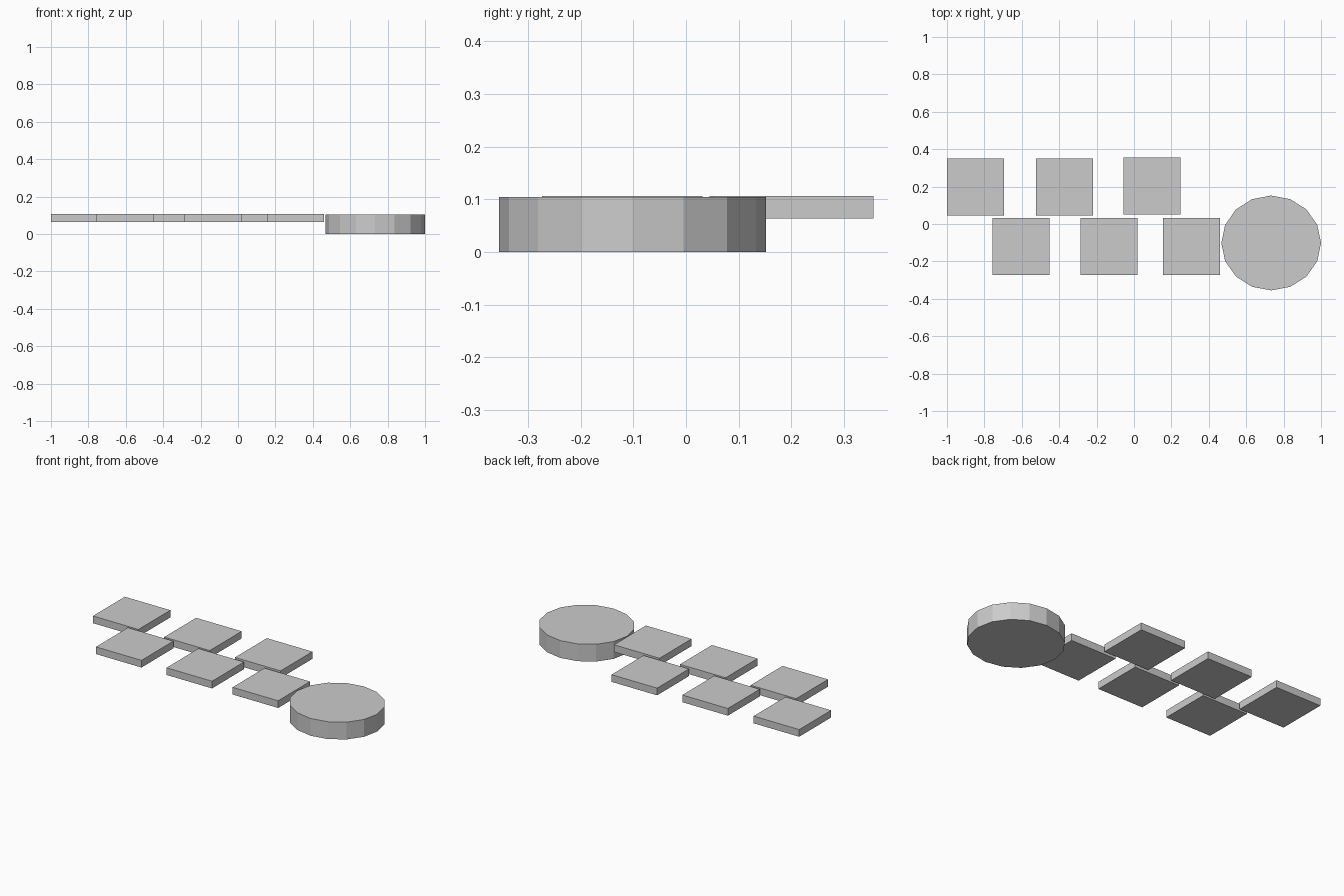
import bpy

if "Cube" in bpy.data.objects:
    bpy.data.objects.remove(bpy.data.objects["Cube"])

TILE = 0.304            # side of each square slab
Z_LOW, Z_HIGH = 0.063, 0.1065


def slab(name, x, y):
    """Square slab centred at x, y."""
    bpy.ops.mesh.primitive_cube_add(size=1, location=(x, y, (Z_LOW + Z_HIGH) / 2))
    ob = bpy.context.object
    ob.name = name
    ob.scale = (TILE, TILE, Z_HIGH - Z_LOW)
    bpy.ops.object.transform_apply(location=False, rotation=False, scale=True)


# back row of slabs
for i, (x, y) in enumerate([(-0.848, 0.197), (-0.372, 0.197), (0.096, 0.2035)]):
    slab(f"back_slab_{i + 1}", x, y)

# front row of slabs
for i, x in enumerate([-0.605, -0.134, 0.307]):
    slab(f"front_slab_{i + 1}", x, -0.121)

# sixteen-sided disc, slightly wider in x, with a vertex on each axis
DISC_H = 0.1045
bpy.ops.mesh.primitive_cylinder_add(vertices=16, radius=1, depth=1,
                                    location=(0.7335, -0.1015, DISC_H / 2))
disc = bpy.context.object
disc.name = "round_platform"
disc.scale = (0.2665, 0.2535, DISC_H)
bpy.ops.object.transform_apply(location=False, rotation=False, scale=True)
